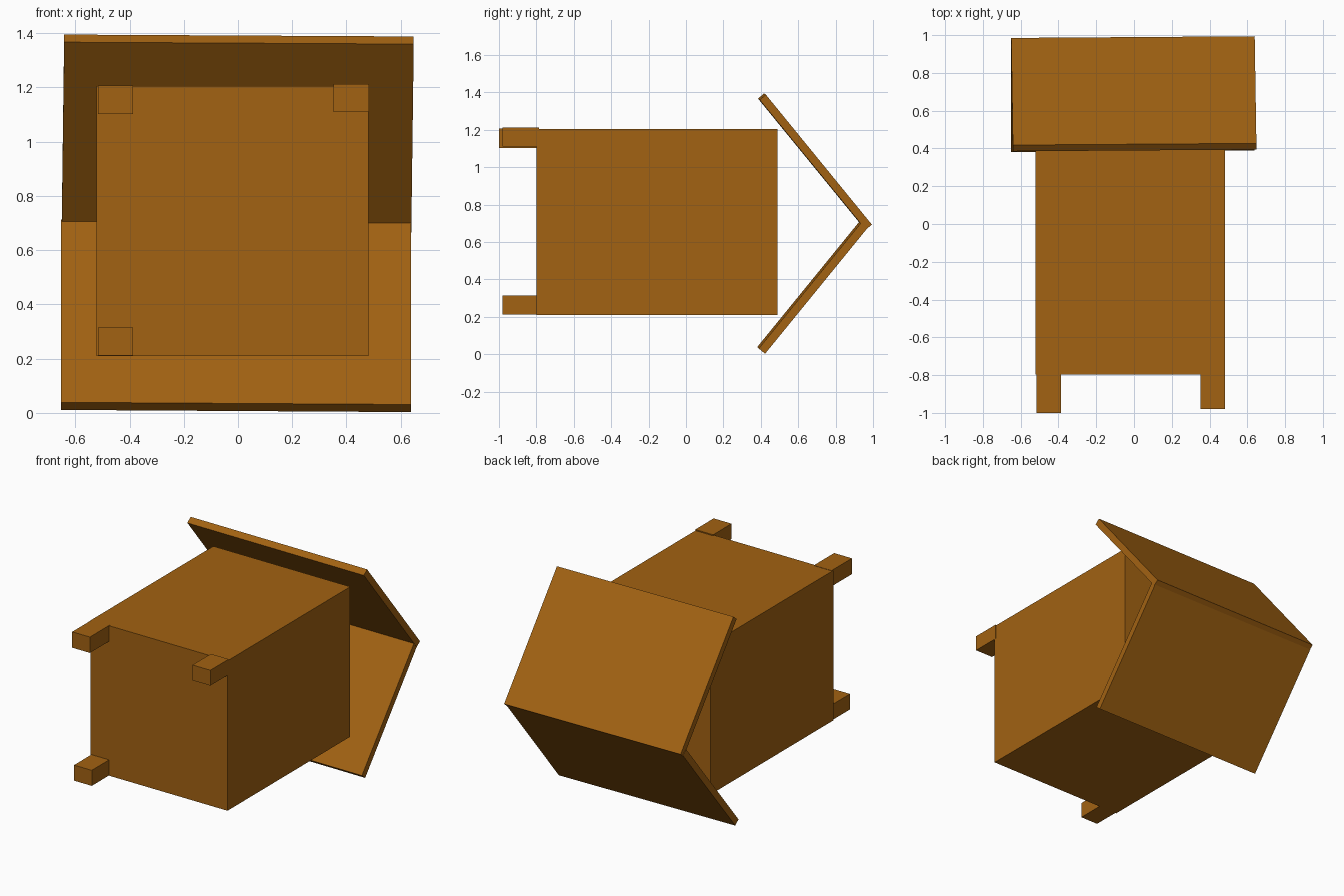
import bpy

if "Cube" in bpy.data.objects:
    bpy.data.objects.remove(bpy.data.objects["Cube"])

wood = bpy.data.materials.new("brown wood")
wood.diffuse_color = (0.36, 0.122, 0.006, 1)
wood.use_nodes = True
wood.node_tree.nodes["Principled BSDF"].inputs["Base Color"].default_value = wood.diffuse_color


def prism(name, profile, x_low, x_high, skew=(0, 0)):
    """Four-sided (y, z) profile carried from left to right; x_low / x_high give
    the x limits per profile point, skew shifts the right end in y and z."""
    left = [(x, y, z) for x, (y, z) in zip(x_low, profile)]
    right = [(x, y + skew[0], z + skew[1]) for x, (y, z) in zip(x_high, profile)]
    faces = [(0, 1, 2, 3), (7, 6, 5, 4)]
    faces += [(i, i + 4, (i + 1) % 4 + 4, (i + 1) % 4) for i in range(4)]
    mesh = bpy.data.meshes.new(name)
    mesh.from_pydata(left + right, [], faces)
    mesh.materials.append(wood)
    obj = bpy.data.objects.new(name, mesh)
    bpy.context.collection.objects.link(obj)
    # consistent outward normals
    import bmesh
    bm = bmesh.new()
    bm.from_mesh(mesh)
    bmesh.ops.recalc_face_normals(bm, faces=bm.faces)
    bm.to_mesh(mesh)
    bm.free()
    return obj


def box(name, x0, x1, y0, y1, z0, z1):
    return prism(name, [(y0, z0), (y1, z0), (y1, z1), (y0, z1)], [x0] * 4, [x1] * 4)


# House body lying on its side
box("house_body", -0.522, 0.482, -0.798, 0.488, 0.21, 1.205)

# Three short feet on the front face
box("foot_upper_left", -0.517, -0.387, -1.0, -0.787, 1.102, 1.207)
box("foot_upper_right", 0.352, 0.483, -0.98, -0.787, 1.11, 1.212)
box("foot_lower_left", -0.517, -0.387, -0.98, -0.787, 0.212, 0.315)

# Two thin roof slabs, slightly crooked, meeting at the ridge
prism("roof_upper",
      [(0.418, 1.395), (0.385, 1.367), (0.952, 0.673), (0.985, 0.700)],
      [-0.641, -0.641, -0.650, -0.650], [0.648, 0.648, 0.639, 0.639], (0.009, -0.007))
prism("roof_lower",
      [(0.415, 0.011), (0.381, 0.039), (0.930, 0.713), (0.964, 0.685)],
      [-0.652] * 4, [0.637] * 4, (0.008, -0.008))
